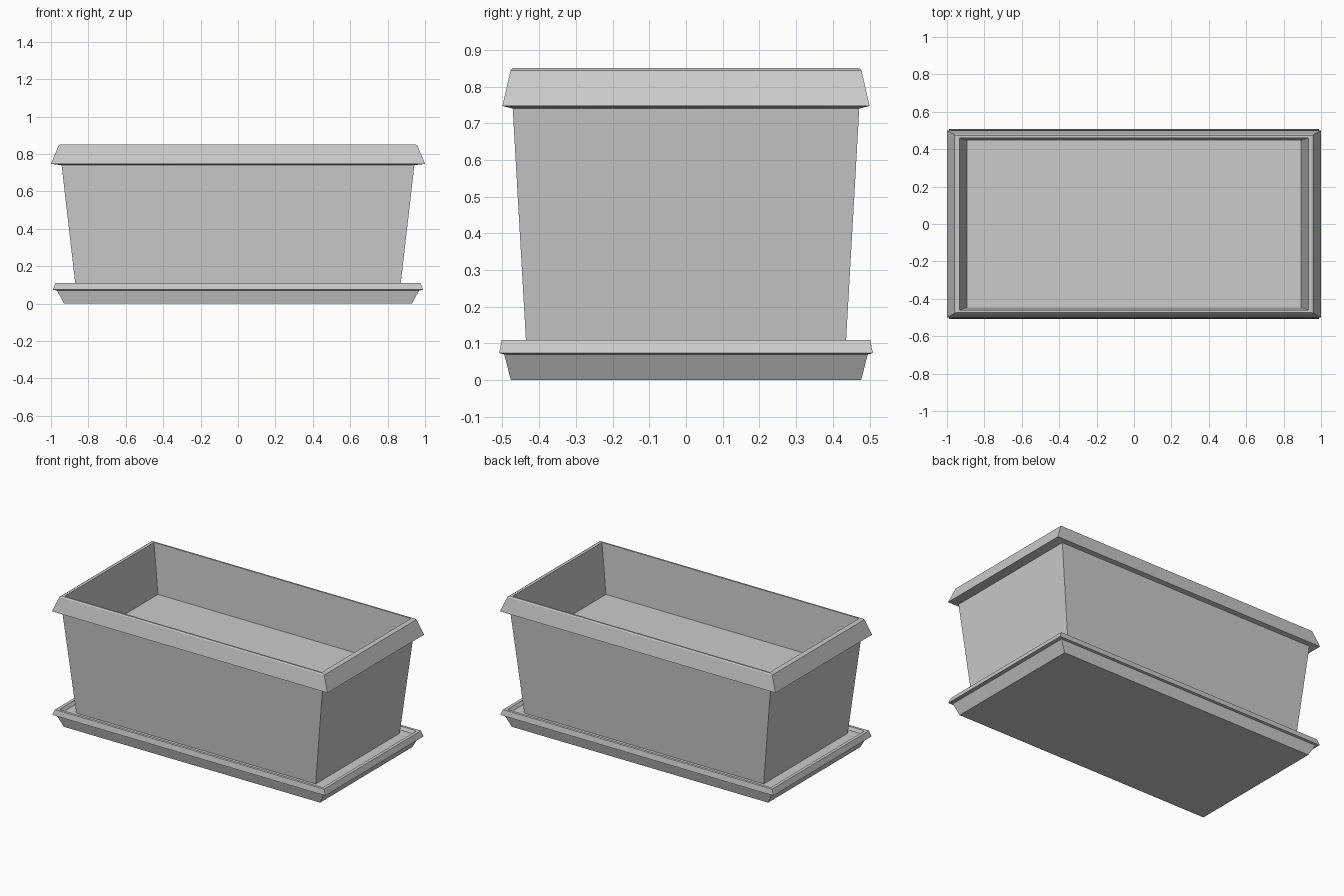
import bpy, bmesh, math

if "Cube" in bpy.data.objects:
    bpy.data.objects.remove(bpy.data.objects["Cube"])


def rect_loft(name, rings):
    """Loft rectangular rings (half x, half y, z) and cap both ends."""
    bm = bmesh.new()
    loops = [[bm.verts.new((sx * hx, sy * hy, z))
              for sx, sy in ((-1, -1), (1, -1), (1, 1), (-1, 1))]
             for hx, hy, z in rings]
    for a, b in zip(loops, loops[1:]):
        for i in range(4):
            j = (i + 1) % 4
            bm.faces.new((a[i], a[j], b[j], b[i]))
    bm.faces.new(loops[0][::-1])
    bm.faces.new(loops[-1])
    bmesh.ops.recalc_face_normals(bm, faces=bm.faces)
    mesh = bpy.data.meshes.new(name)
    bm.to_mesh(mesh)
    bm.free()
    ob = bpy.data.objects.new(name, mesh)
    bpy.context.collection.objects.link(ob)
    bpy.context.view_layer.objects.active = ob
    ob.select_set(True)
    bpy.ops.object.shade_smooth_by_angle(angle=math.radians(25))
    ob.select_set(False)
    return ob


# Drip tray: flared side, overhanging lip, shallow recess
rect_loft("drip_tray", [
    (0.93, 0.477, 0.0), (0.968, 0.495, 0.07), (0.99, 0.509, 0.074),
    (0.976, 0.502, 0.11), (0.955, 0.485, 0.11), (0.943, 0.475, 0.09)])

# Planter box: tapered body, flared rim, inner walls down to the floor
rect_loft("planter_box", [
    (0.868, 0.435, 0.09), (0.943, 0.472, 0.74), (1.0, 0.5, 0.747),
    (0.96, 0.478, 0.844), (0.95, 0.472, 0.85), (0.932, 0.461, 0.85),
    (0.893, 0.446, 0.525)])
